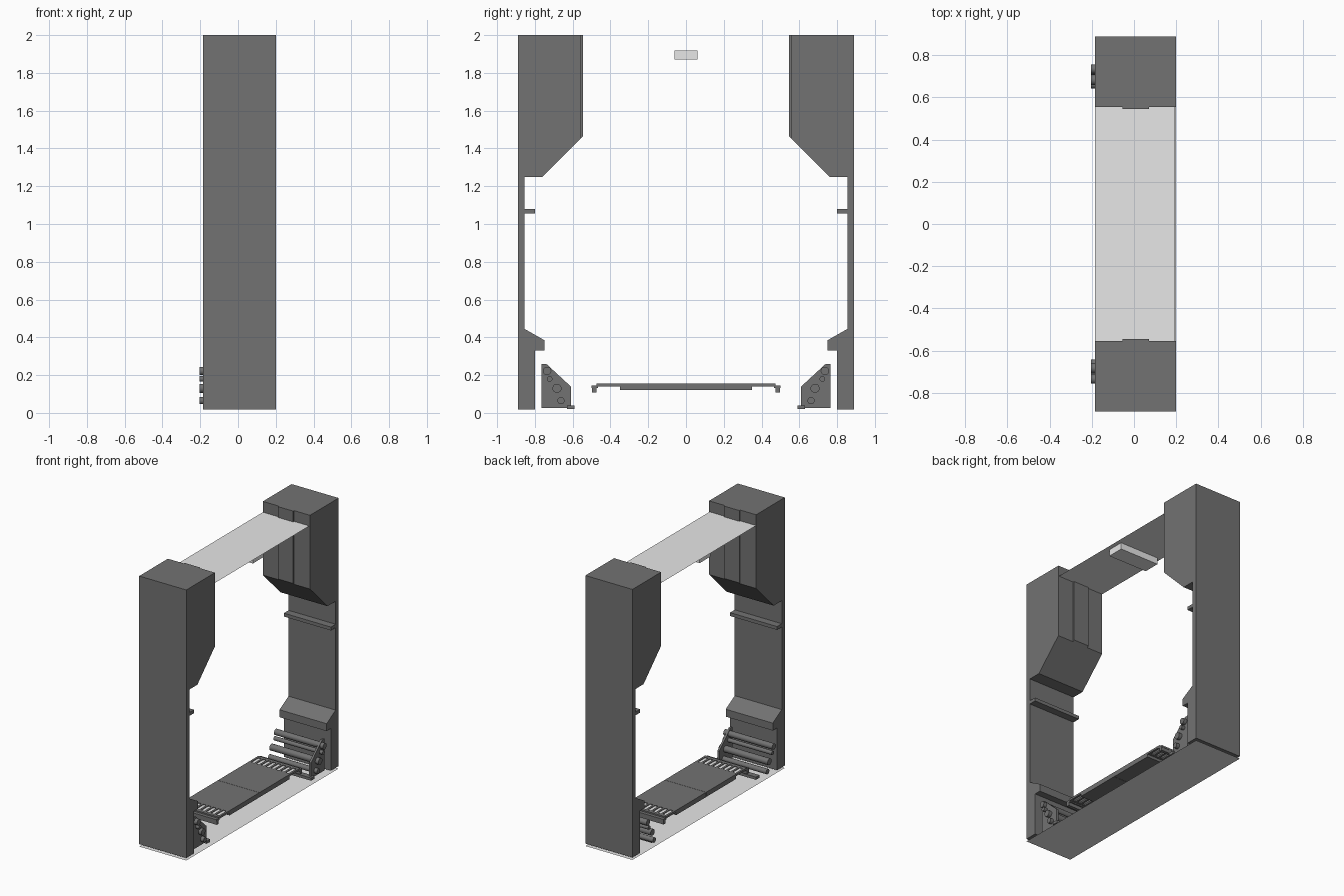
import bpy, bmesh, math
from mathutils import Matrix, Vector

if "Cube" in bpy.data.objects:
    bpy.data.objects.remove(bpy.data.objects["Cube"], do_unlink=True)


def material(name, value):
    m = bpy.data.materials.new(name)
    m.use_nodes = True
    colour = (value, value, value, 1)
    m.diffuse_color = colour
    m.node_tree.nodes["Principled BSDF"].inputs["Base Color"].default_value = colour
    return m


DARK = material("dark grey", 0.17)
LIGHT = material("light grey", 0.8)
X0, X1 = -0.185, 0.2


def finish(name, bm, mat):
    mesh = bpy.data.meshes.new(name)
    bm.to_mesh(mesh)
    bm.free()
    mesh.materials.append(mat)
    obj = bpy.data.objects.new(name, mesh)
    bpy.context.collection.objects.link(obj)


def add_box(bm, x, y, z):
    lo, hi = Vector((x[0], y[0], z[0])), Vector((x[1], y[1], z[1]))
    mat = Matrix.Translation((lo + hi) / 2) @ Matrix.Diagonal((*(hi - lo), 1))
    bmesh.ops.create_cube(bm, size=1, matrix=mat)


def box(name, x, y, z, mat=DARK):
    bm = bmesh.new()
    add_box(bm, x, y, z)
    finish(name, bm, mat)


def sheet(name, x, y, z):
    """Flat single-face panel facing up."""
    bm = bmesh.new()
    corners = ((x[0], y[0]), (x[1], y[0]), (x[1], y[1]), (x[0], y[1]))
    bm.faces.new([bm.verts.new((a, b, z)) for a, b in corners])
    finish(name, bm, LIGHT)


def span(side, a, b):
    return tuple(sorted((side * a, side * b)))


def extrude_profile(name, side, points, x):
    """Extrude a (y, z) outline along x, mirrored to the given side."""
    bm = bmesh.new()
    face = bm.faces.new([bm.verts.new((x[0], side * y, z)) for y, z in points])
    geo = bmesh.ops.extrude_face_region(bm, geom=[face], use_keep_orig=True)["geom"]
    bmesh.ops.translate(bm, vec=(x[1] - x[0], 0, 0),
                        verts=[g for g in geo if isinstance(g, bmesh.types.BMVert)])
    bmesh.ops.recalc_face_normals(bm, faces=bm.faces)
    finish(name, bm, DARK)


WALL = [(0.89, 0.018), (0.89, 2), (0.555, 2), (0.555, 1.455), (0.76, 1.25),
        (0.855, 1.25), (0.855, 0.445), (0.75, 0.385), (0.75, 0.33),
        (0.8, 0.33), (0.8, 0.018)]
CABINET_PANEL = [(0.556, 2), (0.545, 2), (0.545, 1.465), (0.556, 1.454)]
BRACKET = [(0.765, 0.025), (0.765, 0.26), (0.74, 0.26), (0.61, 0.14), (0.61, 0.025)]
PIPES = [(0.735, 0.222, 0.022), (0.722, 0.18, 0.015),
         (0.683, 0.13, 0.024), (0.662, 0.065, 0.019)]
WALK = (-0.165, 0.175)

for side, label in ((1, "back"), (-1, "front")):
    # Wall with overhead cabinet, raised cabinet panel and rail
    extrude_profile(label + "_wall", side, WALL, (X0, X1))
    extrude_profile(label + "_cabinet_panel", side, CABINET_PANEL, (-0.055, 0.07))
    box(label + "_wall_rail", (X0, X1), span(side, 0.8, 0.86), (1.055, 1.08))

    # Pipes with their end bracket and foot rail
    extrude_profile(label + "_pipe_bracket", side, BRACKET, (0.155, 0.17))
    box(label + "_foot_rail", (-0.16, 0.185), span(side, 0.59, 0.63), (0.02, 0.04))
    for i, (y, z, r) in enumerate(PIPES):
        bm = bmesh.new()
        mat = Matrix.Translation((-0.005, side * y, z)) @ Matrix.Rotation(math.pi / 2, 4, 'Y')
        bmesh.ops.create_cone(bm, cap_ends=True, segments=20, radius1=r, radius2=r,
                              depth=0.4, matrix=mat)
        for f in bm.faces:
            f.smooth = len(f.verts) == 4
        finish(f"{label}_pipe_{i + 1}", bm, DARK)

    # Half of the walkway
    box(label + "_walkway", WALK, span(side, 0.001, 0.35), (0.12, 0.155))

    # Slotted grille with its hanging lip, and the light panel in the slots
    bm = bmesh.new()
    for a, b in ((0.35, 0.365), (0.45, 0.475)):
        add_box(bm, WALK, span(side, a, b), (0.14, 0.155))
    count = 9
    for i in range(count):
        x = WALK[0] + i * 0.325 / (count - 1)
        add_box(bm, (x, x + 0.015), span(side, 0.36, 0.455), (0.14, 0.155))
    add_box(bm, WALK, span(side, 0.465, 0.5), (0.132, 0.145))
    add_box(bm, WALK, span(side, 0.475, 0.498), (0.107, 0.135))
    finish(label + "_grille", bm, DARK)
    sheet(label + "_grille_light", WALK, span(side, 0.352, 0.46), 0.15)

# Floor, ceiling and ceiling lamp
sheet("floor", (X0, X1), (-0.89, 0.89), 0)
sheet("ceiling", (X0, 0.195), (-0.556, 0.556), 1.92)
box("ceiling_lamp", (-0.155, 0.165), (-0.062, 0.062), (1.87, 1.918), LIGHT)
